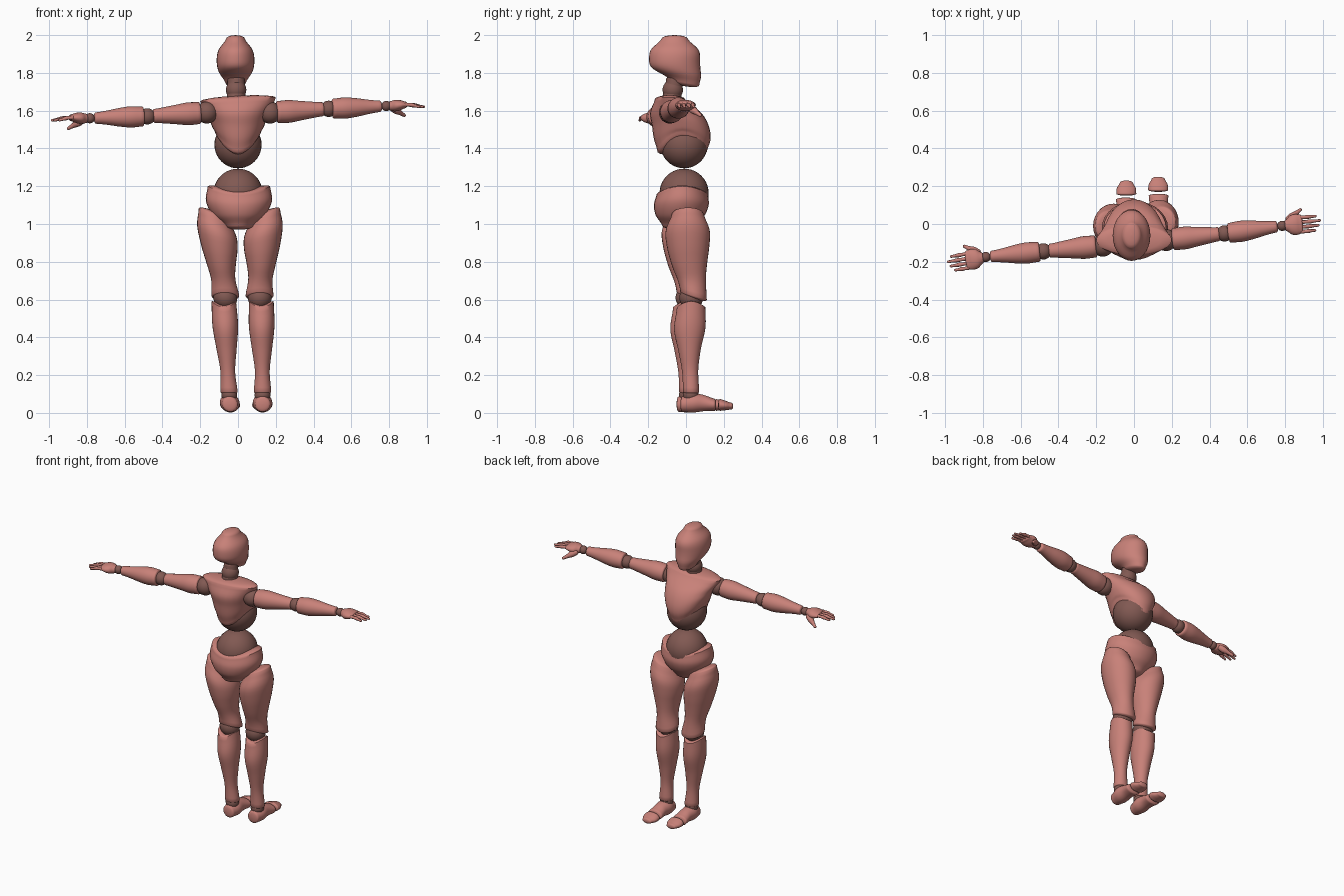
import bpy, bmesh, math
from mathutils import Matrix, Vector

if "Cube" in bpy.data.objects:
    bpy.data.objects.remove(bpy.data.objects["Cube"], do_unlink=True)


def material(name, rgb):
    mat = bpy.data.materials.new(name)
    mat.use_nodes = True
    mat.diffuse_color = (*rgb, 1)
    mat.node_tree.nodes["Principled BSDF"].inputs["Base Color"].default_value = (*rgb, 1)
    return mat


SHELL = material("rose shell", (0.58, 0.22, 0.19))
JOINT = material("dark rose joint", (0.22, 0.1, 0.085))


def finish(name, bm, frame, mat):
    bm.transform(frame)
    bmesh.ops.recalc_face_normals(bm, faces=bm.faces)
    mesh = bpy.data.meshes.new(name)
    bm.to_mesh(mesh)
    bm.free()
    mesh.materials.append(mat)
    part = bpy.data.objects.new(name, mesh)
    bpy.context.collection.objects.link(part)
    bpy.ops.object.select_all(action='DESELECT')
    part.select_set(True)
    bpy.context.view_layer.objects.active = part
    bpy.ops.object.shade_smooth_by_angle(angle=math.radians(50))


def curve_value(values, factor):
    # Smooth curve through evenly spaced values
    last = len(values) - 1
    if last == 0:
        return values[0]
    i = min(int(factor * last), last - 1)
    t = factor * last - i
    before, start = values[max(i - 1, 0)], values[i]
    end, after = values[i + 1], values[min(i + 2, last)]
    tangent_in, tangent_out = (end - before) / 2, (after - start) / 2
    ease = t * t * (3 - 2 * t)
    return (start + (end - start) * ease
            + tangent_in * t * (1 - t) ** 2 - tangent_out * t * t * (1 - t))


def loft(name, span, wide, deep=None, x=(0,), y=(0,), tilt_x=(0,), tilt_y=(0,), rise=(0,),
         cap=.01, frame=Matrix(), sides=28, steps=18, mat=SHELL):
    # Elliptical rings along local z with domed ends; every argument is a curve along the span
    start, end = span
    forward = math.copysign(cap, end - start)
    dome = [math.radians(angle) for angle in (88, 65, 45, 20)]
    stations = [(0, -forward * math.sin(a), math.cos(a)) for a in dome]
    stations += [(k / steps, 0, 1) for k in range(steps + 1)]
    stations += [(1, forward * math.sin(a), math.cos(a)) for a in reversed(dome)]
    bm = bmesh.new()
    rings = []
    for factor, shift, scale in stations:
        width, depth, cx, cy, tx, ty, lift = (
            curve_value(c, factor) for c in (wide, deep or wide, x, y, tilt_x, tilt_y, rise))
        ring = []
        for k in range(sides):
            angle = math.tau * k / sides
            u, v = scale * width * math.cos(angle), scale * depth * math.sin(angle)
            z = start + (end - start) * factor + shift
            z += tx * u + ty * v + scale * lift * math.cos(angle) ** 2
            ring.append(bm.verts.new((cx + u, cy + v, z)))
        rings.append(ring)
    for low, high in zip(rings, rings[1:]):
        for k in range(sides):
            bm.faces.new((low[k - 1], low[k], high[k], high[k - 1]))
    bm.faces.new(rings[0])
    bm.faces.new(rings[-1])
    finish(name, bm, frame, mat)


def ball(name, centre, radius, frame=Matrix()):
    bm = bmesh.new()
    bmesh.ops.create_uvsphere(bm, u_segments=32, v_segments=20, radius=radius)
    bm.transform(Matrix.Translation(centre))
    finish(name, bm, frame, JOINT)


def limb_frame(start, end, sign):
    # Local z runs along the limb, x points forward and y points up
    along = (end - start).normalized()
    ahead = Vector((0, 1, 0))
    ahead = (ahead - along * ahead.dot(along)).normalized()
    frame = Matrix((ahead, along.cross(ahead) * sign, along)).transposed().to_4x4()
    frame.translation = start
    return frame


# Head and neck
loft("head", (1.75, 1.98), wide=(.055, .09, .1, .09, .05), deep=(.08, .125, .135, .126, .07),
     x=(-.013,), y=(-.01, -.055, -.06, -.06), tilt_y=(-.2, -.05, 0, 0), cap=.02)
ball("neck_ball", (-.01, -.07, 1.71), .054)
loft("neck_column", (1.66, 1.77), wide=(.05, .045), x=(-.01,), y=(-.075, -.06), mat=JOINT)

# Torso: the lower edge of the chest and the rim of the pelvis arch up at the sides
loft("chest", (1.38, 1.66), wide=(.12, .135, .15, .165, .2), deep=(.13, .15, .15, .135, .08),
     y=(-.02, -.02, -.03, -.055, -.085), rise=(.1, .06, .03, 0, 0), tilt_x=(0, 0, .05), cap=.02)
ball("rib_ball", (0, -.01, 1.42), .125)
ball("waist_ball", (0, -.01, 1.163), .13)
loft("pelvis", (.99, 1.16), wide=(.08, .14, .175, .165), deep=(.09, .13, .145, .135),
     x=(.005,), y=(-.035, -.02), rise=(0, 0, .02, .04), cap=.02)

# Legs: the right one mirrors the left and leans inward
lean = Matrix(((-1, 0, -.07, .09), (0, 1, 0, -.02), (0, 0, 1, 0), (0, 0, 0, 1)))
foot_axes = Matrix(((1, 0, 0, 0), (0, 0, 1, 0), (0, 1, 0, 0), (0, 0, 0, 1)))
for side, place in (("left", Matrix()), ("right", lean)):
    loft(side + "_thigh", (1.05, .62), wide=(.08, .102, .096, .078, .064, .074),
         deep=(.085, .117, .112, .095, .077, .07), x=(.142, .13, .122, .114),
         y=(.01, .01, .02, .04), tilt_x=(.4, .2, 0, 0), tilt_y=(0, 0, 0, -.3),
         cap=.02, frame=place)
    ball(side + "_knee_ball", (.115, .028, .61), .063, place)
    loft(side + "_shin", (.56, .11), wide=(.065, .068, .053, .039, .046),
         deep=(.075, .083, .06, .043, .043), x=(.124, .13), y=(.027, .018, .02, .027),
         rise=(.03, 0, 0), frame=place)
    ball(side + "_ankle_ball", (.13, .025, .095), .042, place)
    loft(side + "_foot", (-.02, .15), wide=(.04, .052, .047, .052), deep=(.04, .05, .043, .033),
         x=(.13,), y=(.046, .052, .052, .043), frame=place @ foot_axes)
    loft(side + "_toe", (.18, .24), wide=(.053, .05, .034), deep=(.031, .025, .018),
         x=(.128,), y=(.042, .036), frame=place @ foot_axes)

# Arms: shoulder, elbow, wrist and fingertip points, the left one further forward
arms = {
    "left": [(.17, -.085, 1.59), (.48, -.05, 1.61), (.785, -.01, 1.625), (.985, .01, 1.627)],
    "right": [(-.165, -.115, 1.59), (-.48, -.145, 1.57), (-.785, -.175, 1.56), (-.988, -.21, 1.555)],
}
for side, points in arms.items():
    sign = 1 if side == "left" else -1
    shoulder, elbow, wrist, tip = map(Vector, points)
    ball(side + "_shoulder_ball", shoulder, .058)
    ball(side + "_elbow_ball", elbow, .043)
    ball(side + "_wrist_ball", wrist, .027)
    loft(side + "_upper_arm", (.04, .28), wide=(.058, .06, .052, .044, .037),
         frame=limb_frame(shoulder, elbow, sign))
    loft(side + "_forearm", (.025, .275), wide=(.052, .056, .049, .038, .03),
         frame=limb_frame(elbow, wrist, sign))

    # Hand, palm down with the thumb forward
    hand = limb_frame(wrist, tip, sign)
    loft(side + "_palm", (.02, .1), wide=(.03, .05, .055, .05), deep=(.025, .03, .027, .018),
         y=(0, .005), frame=hand)
    reaches = {"index": .18, "middle": .2, "ring": .19, "little": .17}
    for order, (finger, reach) in enumerate(reaches.items()):
        loft(f"{side}_{finger}_finger", (.1, reach), wide=(.011, .009, .011, .008, .007),
             x=(.034 - .025 * order,), y=(.006, .003, -.006), cap=.007,
             frame=hand, sides=12, steps=8)
    thumb_base = hand @ Vector((.03, -.01, .035))
    thumb_tip = hand @ Vector((.08, -.055, .11))
    loft(side + "_thumb", (0, .09), wide=(.018, .02, .013, .009),
         frame=limb_frame(thumb_base, thumb_tip, sign), sides=12, steps=8)
